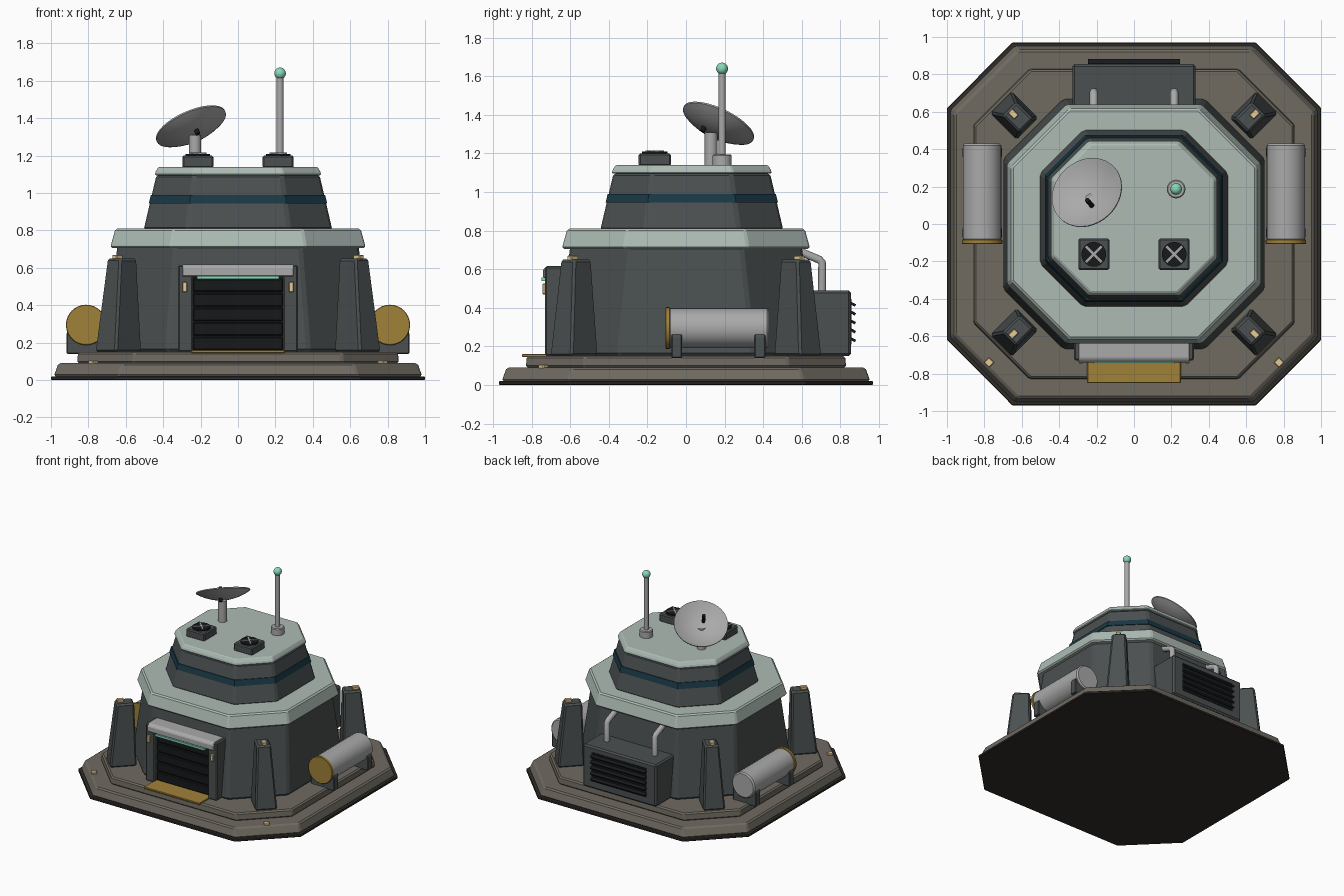
import bpy, bmesh, math
from mathutils import Vector, Matrix

if "Cube" in bpy.data.objects:
    bpy.data.objects.remove(bpy.data.objects["Cube"])

def material(name, r, g, b):
    m = bpy.data.materials.new(name)
    m.diffuse_color = (r, g, b, 1)
    m.use_nodes = True
    m.node_tree.nodes["Principled BSDF"].inputs["Base Color"].default_value = m.diffuse_color
    return m

HULL = material("hull", .07, .08, .08)
PALE = material("pale_trim", .42, .5, .46)
STONE = material("plinth", .16, .145, .12)
EDGE = material("dark_edge", .03, .027, .023)
METAL = material("metal", .4, .4, .4)
GOLD = material("gold", .35, .22, .04)
BLACK = material("black", .008, .009, .01)
NAVY = material("navy", .01, .04, .06)
TEAL = material("teal_light", .25, .7, .5)
LAMP = material("warm_lamp", .8, .6, .3)

def finish(name, bm, mat, bevel=0, smooth=False):
    bmesh.ops.recalc_face_normals(bm, faces=bm.faces)
    me = bpy.data.meshes.new(name)
    bm.to_mesh(me)
    bm.free()
    me.materials.append(mat)
    ob = bpy.data.objects.new(name, me)
    bpy.context.collection.objects.link(ob)
    if smooth:
        bpy.ops.object.select_all(action='DESELECT')
        ob.select_set(True)
        bpy.context.view_layer.objects.active = ob
        bpy.ops.object.shade_smooth_by_angle(angle=math.radians(35))
    if bevel:
        b = ob.modifiers.new("bevel", 'BEVEL')
        b.width, b.segments, b.limit_method = bevel, 1, 'ANGLE'
        b.angle_limit = math.radians(25)
    return ob

def loft(name, sections, mat, bevel=.01):
    """Stack closed loops of 3D points into a capped solid."""
    bm = bmesh.new()
    rings = [[bm.verts.new(p) for p in s] for s in sections]
    n = len(rings[0])
    for a, b in zip(rings, rings[1:]):
        for i in range(n):
            j = (i + 1) % n
            bm.faces.new((a[i], a[j], b[j], b[i]))
    bm.faces.new(rings[0][::-1])
    bm.faces.new(rings[-1])
    return finish(name, bm, mat, bevel)

def octagon(hx, hy, c, z, cy=0):
    pts = [(hx, -hy + c), (hx, hy - c), (hx - c, hy), (-hx + c, hy),
           (-hx, hy - c), (-hx, -hy + c), (-hx + c, -hy), (hx - c, -hy)]
    return [(x, y + cy, z) for x, y in pts]

def box(name, x, y, z, mat, bevel=0, rot=None):
    """Box from (min, max) ranges, optionally turned about its centre."""
    c = Vector([(r[0] + r[1]) / 2 for r in (x, y, z)])
    s = [r[1] - r[0] for r in (x, y, z)]
    bm = bmesh.new()
    bmesh.ops.create_cube(bm, size=1, matrix=Matrix.Translation(c) @ (rot or Matrix()) @ Matrix.Diagonal((*s, 1)))
    return finish(name, bm, mat, bevel)

def rod(name, a, b, r, mat, sides=24, bevel=0):
    a, b = Vector(a), Vector(b)
    q = (b - a).to_track_quat('Z', 'Y').to_matrix().to_4x4()
    bm = bmesh.new()
    bmesh.ops.create_cone(bm, cap_ends=True, segments=sides, radius1=r, radius2=r,
                          depth=(b - a).length, matrix=Matrix.Translation((a + b) / 2) @ q)
    return finish(name, bm, mat, bevel, True)

def ball(name, p, r, mat):
    bm = bmesh.new()
    bmesh.ops.create_uvsphere(bm, u_segments=20, v_segments=12, radius=r, matrix=Matrix.Translation(p))
    return finish(name, bm, mat, 0, True)

# Stepped foundation
loft("base_edge", [octagon(1, .97, .35, 0), octagon(1, .97, .35, .02)], EDGE, .004)
loft("plinth", [octagon(.985, .955, .345, .02), octagon(.96, .93, .34, .09)], STONE)
loft("upper_slab", [octagon(.86, .83, .3, .09), octagon(.855, .825, .3, .15)], STONE)

# Main hull, roof ring, upper tier and cap
loft("main_hull", [octagon(.70, .67, .32, .15), octagon(.645, .60, .31, .72)], HULL, .015)
loft("roof_ring", [octagon(.68, .64, .32, .705), octagon(.68, .64, .32, .72), octagon(.655, .615, .31, .81)], PALE)
loft("upper_tier", [octagon(.505, .475, .23, .80, .03), octagon(.435, .405, .2, 1.10, .03)], HULL, .015)
loft("window_band", [octagon(.477, .447, .218, .945, .03), octagon(.466, .436, .213, .99, .03)], NAVY, 0)
loft("roof_cap", [octagon(.445, .415, .2, 1.095, .03), octagon(.44, .41, .2, 1.115, .03),
                  octagon(.425, .395, .195, 1.14, .03)], PALE, .006)

# Four tapered corner buttresses with lamps
def diag_quad(cx, cy, length, width, z, sx, sy):
    u, v = Vector((sx, sy)).normalized(), Vector((-sy, sx)).normalized()
    c = Vector((cx * sx, cy * sy))
    return [(*(c + u * length / 2 * a + v * width / 2 * b), z) for a, b in ((1, -1), (1, 1), (-1, 1), (-1, -1))]

for sx in (-1, 1):
    for sy in (-1, 1):
        loft("buttress", [diag_quad(.64, .58, .2, .165, .15, sx, sy),
                          diag_quad(.62, .57, .13, .105, .65, sx, sy)], HULL, .012)
        loft("buttress_lamp", [diag_quad(.645, .588, .05, .035, .645, sx, sy),
                               diag_quad(.645, .588, .05, .035, .67, sx, sy)], LAMP, .004)
    loft("plinth_lamp", [diag_quad(.775, .74, .04, .04, .085, sx, -1),
                         diag_quad(.775, .74, .04, .04, .105, sx, -1)], LAMP, .004)

# Doorway
for s in (-1, 1):
    box("door_post", (s * .28 - .04, s * .28 + .04), (-.73, -.58), (.15, .615), HULL, .008)
    box("door_side_lamp", (s * .285 - .012, s * .285 + .012), (-.745, -.72), (.47, .525), LAMP, .003)
box("door_backing", (-.25, .25), (-.69, -.58), (.15, .6), BLACK)
for i in range(5):
    z = .16 + i * .078
    box("door_panel", (-.24, .24), (-.70, -.66), (z, z + .07), BLACK, .006)
loft("door_lintel", [[(s, -.74, .555), (s, -.74, .6), (s, -.72, .618), (s, -.6, .618), (s, -.6, .555)]
                     for s in (-.298, .298)], METAL, .005)
box("door_light_strip", (-.22, .22), (-.748, -.71), (.54, .556), TEAL)
box("door_threshold", (-.25, .25), (-.85, -.69), (.145, .16), GOLD, .003)

# Side tanks on saddles
for s in (-1, 1):
    x = s * .812
    rod("tank", (x, -.09, .295), (x, .43, .295), .103, METAL, 32, .01)
    rod("tank_end_band", (x, -.107, .295), (x, -.083, .295), .108, GOLD, 32, .003)
    for y in (-.048, .383):
        loft("tank_saddle", [[(x - .105, t, .14), (x + .105, t, .14), (x + .105, t, .25), (x + .09, t, .275),
                              (x - .09, t, .275), (x - .105, t, .25)] for t in (y - .028, y + .028)], HULL, .005)

# Rear cooling unit with louvres and pipes
box("cooling_unit", (-.33, .33), (.58, .855), (.15, .49), HULL, .012)
box("grille_backing", (-.245, .245), (.84, .859), (.21, .445), BLACK)
for i in range(5):
    z = .235 + i * .046
    box("grille_slat", (-.245, .245), (.85, .88), (z - .007, z + .007), BLACK, 0, Matrix.Rotation(-.5, 4, 'X'))
for s in (-1, 1):
    cu = bpy.data.curves.new("cooling_pipe", 'CURVE')
    cu.dimensions, cu.bevel_depth, cu.bevel_resolution, cu.use_fill_caps = '3D', .022, 3, True
    path = [(.57, .7), (.69, .65), (.705, .635), (.705, .47)]
    sp = cu.splines.new('POLY')
    sp.points.add(len(path) - 1)
    for p, (y, z) in zip(sp.points, path):
        p.co = (s * .215, y, z, 1)
    cu.materials.append(METAL)
    bpy.context.collection.objects.link(bpy.data.objects.new("cooling_pipe", cu))

# Roof vents with crossed bars
for x in (-.215, .215):
    box("vent_box", (x - .083, x + .083), (-.245, -.078), (1.135, 1.2), HULL, .008)
    rod("vent_opening", (x, -.162, 1.19), (x, -.162, 1.21), .066, BLACK)
    for a in (1, -1):
        box("vent_bar", (x - .06, x + .06), (-.169, -.155), (1.2, 1.216), METAL, 0,
            Matrix.Rotation(a * math.pi / 4, 4, 'Z'))

# Antenna
rod("antenna_base", (.225, .187, 1.135), (.225, .187, 1.195), .05, METAL, 24, .006)
rod("antenna_mast", (.225, .187, 1.14), (.225, .187, 1.63), .018, METAL, 16)
ball("antenna_light", (.225, .187, 1.64), .031, TEAL)

# Dish: thin bowl spun about its axis
rod("dish_post", (-.23, .13, 1.135), (-.23, .13, 1.31), .033, METAL)
prof = [(.2 * i / 8, -.06 + .06 * (i / 8) ** 2) for i in range(9)]
prof += [(r, z - .008) for r, z in reversed(prof)]
bm = bmesh.new()
vs = [bm.verts.new((r, 0, z)) for r, z in prof]
es = [bm.edges.new(p) for p in zip(vs, vs[1:])]
bmesh.ops.spin(bm, geom=vs + es, axis=(0, 0, 1), cent=(0, 0, 0), angle=math.tau, steps=40)
bmesh.ops.remove_doubles(bm, verts=bm.verts, dist=.0005)
dish = finish("dish", bm, METAL, 0, True)
dish.matrix_world = (Matrix.Translation((-.253, .17, 1.36)) @
                     Vector((-.37, .40, .84)).to_track_quat('Z', 'Y').to_matrix().to_4x4())
rod("dish_feed", (-.214, .085, 1.315), (-.25, .127, 1.41), .013, BLACK, 12)
